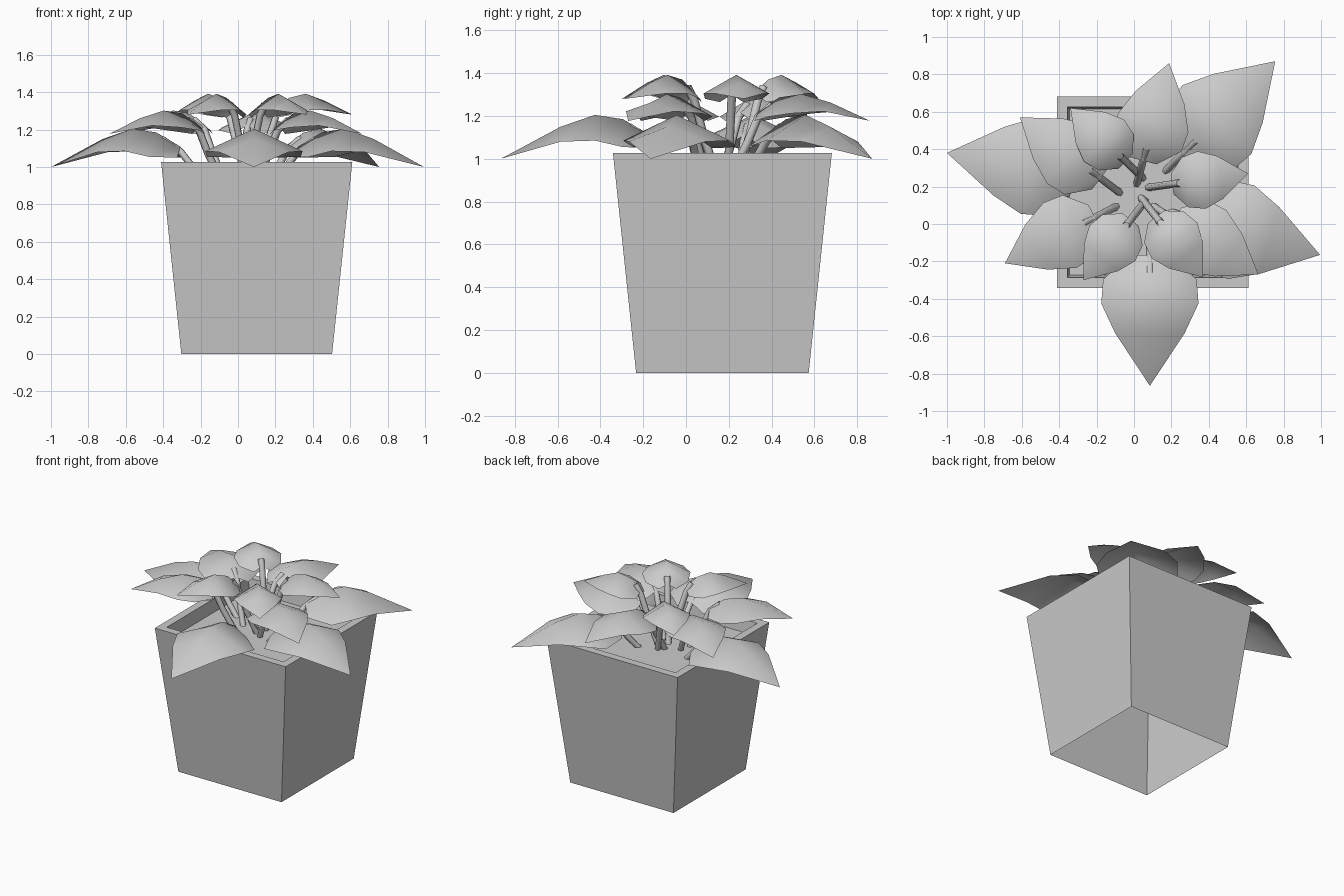
import bpy, bmesh
from math import radians, cos, sin
from mathutils import Vector

if "Cube" in bpy.data.objects:
    bpy.data.objects.remove(bpy.data.objects["Cube"])

CX, CY = 0.10, 0.17


def add_mesh(name, bm, smooth=False):
    mesh = bpy.data.meshes.new(name)
    bm.to_mesh(mesh)
    bm.free()
    ob = bpy.data.objects.new(name, mesh)
    bpy.context.collection.objects.link(ob)
    for p in mesh.polygons:
        p.use_smooth = smooth
    return ob


def square(bm, h, z):
    return [bm.verts.new((CX + sx * h, CY + sy * h, z))
            for sx, sy in ((-1, -1), (1, -1), (1, 1), (-1, 1))]


# Tapered square pot, open underneath, with a flat rim and inner wall
bm = bmesh.new()
rings = [square(bm, h, z) for h, z in ((0.403, 0), (0.511, 1.026), (0.456, 1.026), (0.444, 0.94))]
for a, b in zip(rings, rings[1:]):
    for i in range(4):
        j = (i + 1) % 4
        bm.faces.new((a[i], a[j], b[j], b[i]))
add_mesh("pot", bm)

# Soil
bm = bmesh.new()
bm.faces.new(square(bm, 0.444, 0.94))
add_mesh("soil", bm)

# Leaf sections, tip to base: distance from tip, half width, ridge height, edge height
LARGE = [(0.28, 0.185, 0.15, 0.08), (0.44, 0.26, 0.205, 0.085),
         (0.57, 0.25, 0.185, 0.055), (0.70, 0.10, 0.11, 0.05)]
MEDIUM = [(0.19, 0.135, 0.085, 0.045), (0.33, 0.195, 0.125, 0.035),
          (0.44, 0.185, 0.11, 0.02), (0.54, 0.075, 0.045, 0.0)]
SMALL = [(0.15, 0.115, 0.075, 0.025), (0.25, 0.155, 0.112, 0.025),
         (0.34, 0.135, 0.09, 0.0), (0.41, 0.055, 0.02, -0.015)]


def leaf(name, rows, tip, angle):
    out = Vector((cos(radians(angle)), sin(radians(angle)), 0))
    side = Vector((-out.y, out.x, 0))
    up = Vector((0, 0, 1))
    tip = Vector(tip)
    # Folded blade
    bm = bmesh.new()
    t = bm.verts.new(tip)
    prev = None
    for d, w, zr, ze in rows:
        p = tip - out * d
        row = [bm.verts.new(p + side * w + up * ze), bm.verts.new(p + up * zr),
               bm.verts.new(p - side * w + up * ze)]
        for i in (0, 1):
            if prev:
                bm.faces.new((prev[i], row[i], row[i + 1], prev[i + 1]))
            else:
                bm.faces.new((t, row[i], row[i + 1]))
        prev = row
    add_mesh(name, bm, True)
    # Stalk from the soil to the leaf base
    d, w, zr, ze = rows[-1]
    base = tip - out * d + up * (zr - 0.01)
    root = base - out * 0.13
    root.z = 0.93
    mid = (base + root) / 2 + out * 0.01
    end = tip - out * (rows[2][0] + 0.03) + up * (rows[2][2] - 0.035)
    cu = bpy.data.curves.new(name + "_stalk", 'CURVE')
    cu.dimensions = '3D'
    cu.bevel_depth = 0.02
    cu.bevel_resolution = 1
    sp = cu.splines.new('POLY')
    sp.points.add(3)
    for pt, co in zip(sp.points, (root, mid, base - up * 0.015, end)):
        pt.co = (*co, 1)
    ob = bpy.data.objects.new(name + "_stalk", cu)
    bpy.context.collection.objects.link(ob)


# Three tiers of four leaves: tip x, tip y, outward angle
tiers = [
    ("lower_leaf", LARGE, 1.0,
     [(-1.0, 0.38, 171), (0.755, 0.87, 45), (0.995, -0.165, -16), (0.085, -0.865, -90)]),
    ("middle_leaf", MEDIUM, 1.177,
     [(0.188, 0.86, 75), (-0.69, -0.21, 207), (0.665, -0.27, -33), (-0.61, 0.57, 143)]),
    ("upper_leaf", SMALL, 1.28,
     [(-0.34, 0.62, 136), (0.61, 0.27, 8), (-0.27, -0.30, 232), (0.37, -0.285, -52)]),
]
for name, rows, z, items in tiers:
    for i, (x, y, a) in enumerate(items):
        leaf(f"{name}_{i + 1}", rows, (x, y, z), a)
